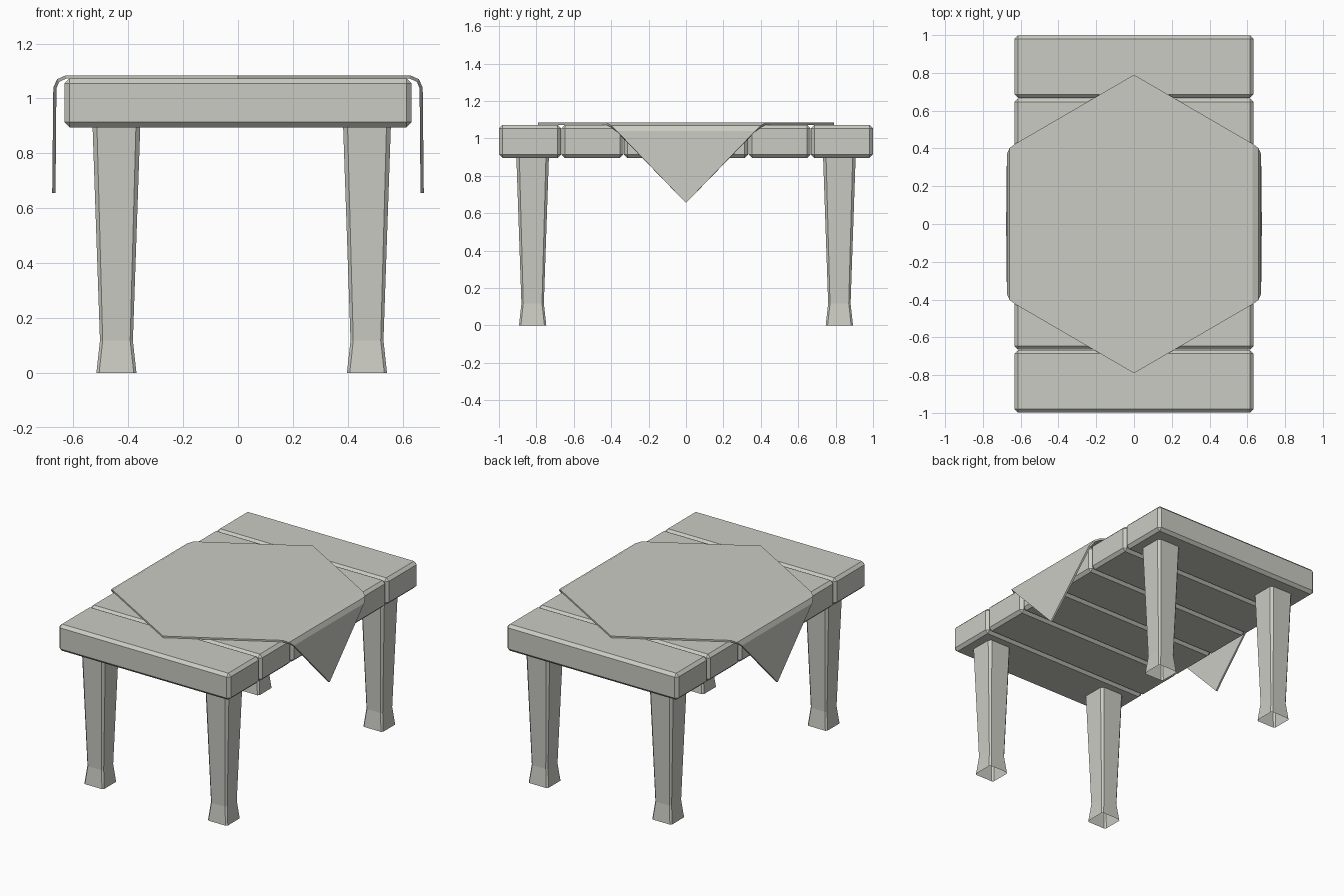
import bpy
import bmesh

cube = bpy.data.objects.get("Cube")
if cube:
    bpy.data.objects.remove(cube, do_unlink=True)

# One warm grey for the whole table
grey = bpy.data.materials.new("warm_grey")
grey.use_nodes = True
colour = (0.6, 0.6, 0.55, 1)
grey.diffuse_color = colour
grey.node_tree.nodes["Principled BSDF"].inputs["Base Color"].default_value = colour


def make_object(name, bm):
    bmesh.ops.recalc_face_normals(bm, faces=bm.faces)
    mesh = bpy.data.meshes.new(name)
    bm.to_mesh(mesh)
    bm.free()
    mesh.materials.append(grey)
    obj = bpy.data.objects.new(name, mesh)
    bpy.context.collection.objects.link(obj)
    return obj


def skin(bm, rows, closed):
    """Join rows of points with quads, or a triangle where a row is one point."""
    rings = [[bm.verts.new(p) for p in row] for row in rows]
    for a, b in zip(rings, rings[1:]):
        if len(b) == 1:
            bm.faces.new(a + b)
            continue
        for i in range(len(a) if closed else len(a) - 1):
            j = (i + 1) % len(a)
            bm.faces.new((a[i], a[j], b[j], b[i]))


# Table top: six chamfered planks side by side
PLANKS = 6
width = 2 / PLANKS
for n in range(PLANKS):
    bm = bmesh.new()
    bmesh.ops.create_cube(bm, size=1)
    bmesh.ops.scale(bm, vec=(1.266, width - 0.002, 0.178), verts=bm.verts)
    bmesh.ops.bevel(bm, geom=bm.edges[:], offset=0.019, segments=1, affect='EDGES')
    plank = make_object(f"plank_{n + 1}", bm)
    plank.location = (0, -1 + width * (n + 0.5), 0.984)


# Legs: tapered square tubes with chamfered corners and flared feet
def ring(half, cut, z):
    k = half - cut
    return [(half, -k, z), (half, k, z), (k, half, z), (-k, half, z),
            (-half, k, z), (-half, -k, z), (-k, -half, z), (k, -half, z)]


for side, x in (("right", -0.443), ("left", 0.47)):
    for end, y in (("front", -0.82), ("back", 0.82)):
        bm = bmesh.new()
        skin(bm, [ring(0.073, 0.01, 0), ring(0.06, 0.01, 0.118),
                  ring(0.087, 0.016, 0.9)], closed=True)
        leg = make_object(f"{end}_{side}_leg", bm)
        leg.location = (x, y, 0)

# Tablecloth: a diamond draped over both long sides, as (x, half width, z)
fold = [(0.628, 0.425, 1.084), (0.659, 0.402, 1.07), (0.673, 0.37, 1.04)]
bm = bmesh.new()
for s in (1, -1):
    rows = [[(0, -0.79, 1.084), (0, 0.79, 1.084)]]
    rows += [[(s * x, -w, z), (s * x, w, z)] for x, w, z in fold]
    rows.append([(s * 0.677, 0, 0.655)])
    skin(bm, rows, closed=False)
bmesh.ops.remove_doubles(bm, verts=bm.verts, dist=0.0001)
cloth = make_object("tablecloth", bm)
# Face the sheet outward so that its thickness grows inward
if cloth.data.polygons[0].normal.z < 0:
    cloth.data.flip_normals()
thick = cloth.modifiers.new("thickness", 'SOLIDIFY')
thick.thickness = 0.012
thick.offset = -1
